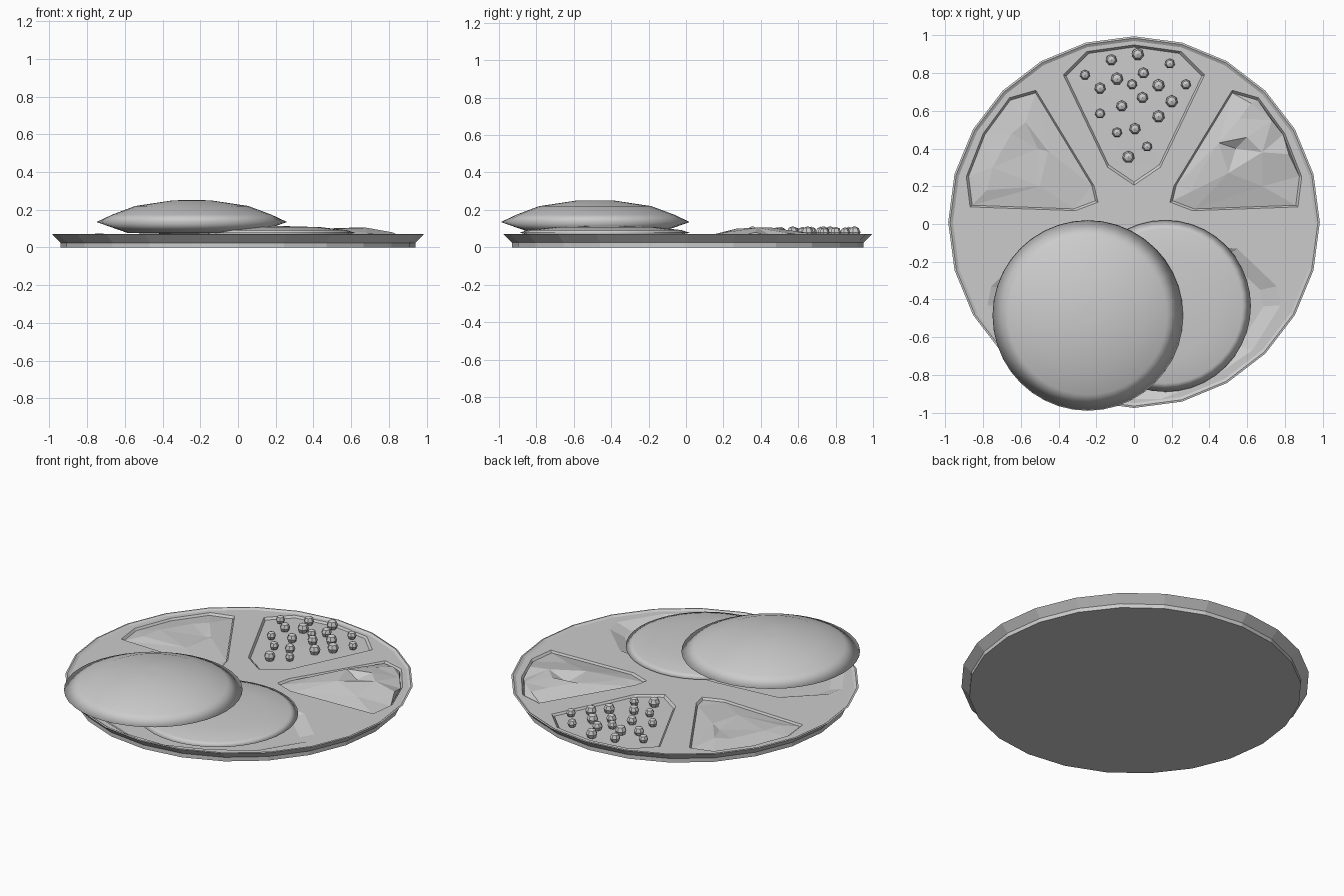
import bpy, bmesh, math
from mathutils import Vector
from mathutils.geometry import delaunay_2d_cdt

if "Cube" in bpy.data.objects:
    bpy.data.objects.remove(bpy.data.objects["Cube"])

grey = bpy.data.materials.new("plain grey")
grey.diffuse_color = (0.6, 0.6, 0.6, 1)
grey.use_nodes = True
grey.node_tree.nodes["Principled BSDF"].inputs["Base Color"].default_value = grey.diffuse_color

TOP = 0.063          # level of the tray surface
FILL = 0.052         # level of the food edges


def finish(name, bm, smooth=False):
    bm.normal_update()
    me = bpy.data.meshes.new(name)
    bm.to_mesh(me)
    bm.free()
    me.materials.append(grey)
    ob = bpy.data.objects.new(name, me)
    bpy.context.collection.objects.link(ob)
    for p in me.polygons:
        p.use_smooth = smooth
    return ob


def skin(rings):
    """Closed solid through equally sized rings of points, bottom to top."""
    bm = bmesh.new()
    loops = [[bm.verts.new(p) for p in r] for r in rings]
    n = len(loops[0])
    for a, b in zip(loops, loops[1:]):
        for i in range(n):
            j = (i + 1) % n
            bm.faces.new((a[i], a[j], b[j], b[i]))
    bm.faces.new(loops[0][::-1])
    bm.faces.new(loops[-1])
    bmesh.ops.recalc_face_normals(bm, faces=bm.faces)
    return bm


def lathe(profile, cx, cy, seg):
    return skin([[(cx + r * math.cos(2 * math.pi * i / seg),
                   cy + r * math.sin(2 * math.pi * i / seg), z)
                  for i in range(seg)] for r, z in profile])


def scaled(poly, s):
    c = sum((Vector(p) for p in poly), Vector((0, 0))) / len(poly)
    return [c + (Vector(p) - c) * s for p in poly]


# Compartment outlines
side = [(-0.52, 0.71), (-0.66, 0.67), (-0.80, 0.48), (-0.89, 0.25),
        (-0.87, 0.09), (-0.31, 0.07), (-0.19, 0.115), (-0.21, 0.20)]
mirrored = [(-x, y) for x, y in reversed(side)]
back = [(0, 0.205), (0.14, 0.30), (0.375, 0.79), (0.25, 0.915), (0, 0.95),
        (-0.25, 0.915), (-0.375, 0.79), (-0.14, 0.30)]
half = [(0.14, -0.93), (0.40, -0.83), (0.63, -0.67), (0.78, -0.43),
        (0.76, -0.33), (0.55, -0.13), (0.14, -0.09)]
front = half + [(-x, y) for x, y in reversed(half)]

# Tray: 24-sided dish with a raised lip
tray = finish("tray", lathe([(0.94, 0), (0.94, 0.025), (0.985, 0.07),
                             (0.975, 0.072), (0.96, TOP)], 0, 0.01, 24))

# Sunken compartments
for poly, floor, s in ((side, 0.03, 0.92), (mirrored, 0.03, 0.92),
                       (back, 0.03, 0.92), (front, 0.03, 0.88)):
    rings = [[(p.x, p.y, z) for p in scaled(poly, k)]
             for z, k in ((floor, s), (TOP + 0.001, 1), (0.12, 1))]
    cutter = finish("cutter", skin(rings))
    cutter.hide_render = True
    mod = tray.modifiers.new("compartment", 'BOOLEAN')
    mod.operation = 'DIFFERENCE'
    mod.solver = 'EXACT'
    mod.object = cutter
    bpy.context.view_layer.objects.active = tray
    bpy.ops.object.modifier_apply(modifier=mod.name)
    bpy.data.objects.remove(cutter)


def food(name, poly, bumps):
    """Faceted food surface filling a compartment."""
    edge = scaled(poly, 0.96)
    pts = edge + [Vector(b[:2]) for b in bumps]
    height = [FILL] * len(edge) + [b[2] for b in bumps]
    v, _, f, origin, _, _ = delaunay_2d_cdt(
        pts, [], [list(range(len(edge)))], 1, 1e-5)
    bm = bmesh.new()
    vs = [bm.verts.new((p.x, p.y, height[o[0]] if o else FILL))
          for p, o in zip(v, origin)]
    for face in f:
        bm.faces.new([vs[i] for i in face])
    bmesh.ops.recalc_face_normals(bm, faces=bm.faces)
    bm.normal_update()
    if sum(q.normal.z for q in bm.faces) < 0:
        bmesh.ops.reverse_faces(bm, faces=bm.faces)
    return finish(name, bm)


food("sauce", side, [(-0.575, 0.54, 0.072), (-0.455, 0.385, 0.072),
                     (-0.51, 0.40, 0.056), (-0.75, 0.30, 0.074),
                     (-0.65, 0.48, 0.068), (-0.50, 0.20, 0.066),
                     (-0.78, 0.18, 0.07)])
food("salad", mirrored, [(0.62, 0.64, 0.08), (0.73, 0.55, 0.075),
                         (0.45, 0.43, 0.10), (0.35, 0.28, 0.08),
                         (0.54, 0.40, 0.068), (0.60, 0.46, 0.105),
                         (0.50, 0.27, 0.10), (0.68, 0.38, 0.105),
                         (0.82, 0.37, 0.08), (0.68, 0.20, 0.078),
                         (0.30, 0.17, 0.07), (0.56, 0.56, 0.09)])
food("rice_bed", back, [(0, 0.6, 0.056)])

# Small round toppings on the back compartment
spots = [(-.26, .79), (-.12, .87), (.02, .90), (.19, .85), (-.18, .72),
         (-.09, .77), (-.01, .74), (.05, .80), (.13, .735), (.275, .74),
         (.045, .67), (.20, .65), (-.18, .585), (-.065, .625), (.13, .57),
         (-.09, .485), (.005, .505), (-.03, .355), (.07, .41)]
bm = bmesh.new()
for i, (x, y) in enumerate(spots):
    r = (0.027, 0.030, 0.033)[i % 3]
    ball = bmesh.ops.create_uvsphere(bm, u_segments=7, v_segments=4, radius=r)
    bmesh.ops.translate(bm, verts=ball['verts'], vec=(x, y, 0.08))
finish("peas", bm)

# Two puffed breads over the front compartment
finish("lower_bread", lathe([(0.05, 0.032), (0.30, 0.042), (0.455, 0.078),
                             (0.41, 0.092), (0.27, 0.108), (0.06, 0.114)],
                            0.165, -0.435, 40), True)
finish("upper_bread", lathe([(0.10, 0.071), (0.34, 0.077), (0.505, 0.135),
                             (0.42, 0.175), (0.30, 0.22), (0.10, 0.25),
                             (0.03, 0.251)], -0.245, -0.485, 40), True)
